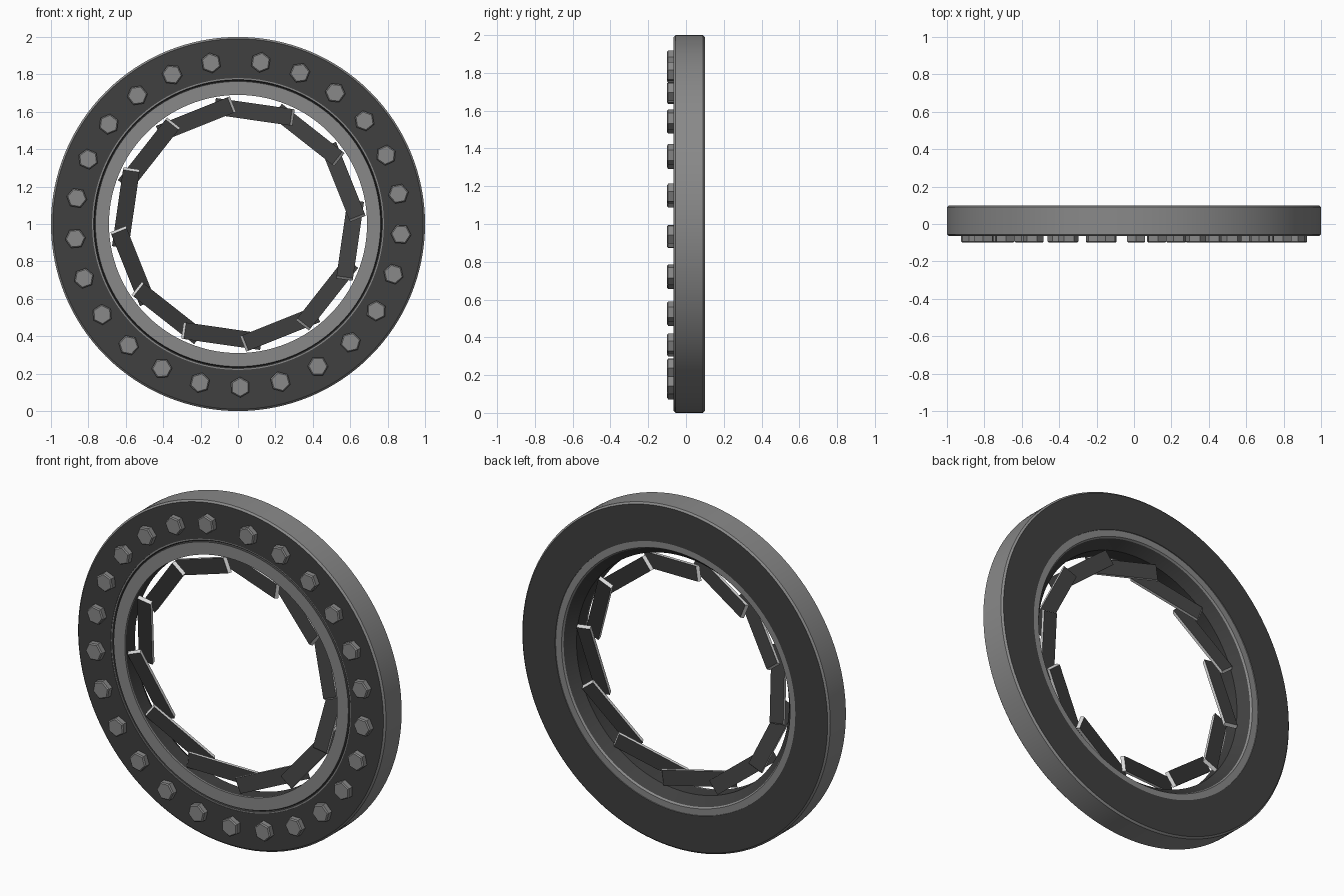
import bpy, bmesh, math
from mathutils import Matrix, Vector

cube = bpy.data.objects.get("Cube")
if cube:
    bpy.data.objects.remove(cube, do_unlink=True)


def material(name, value):
    mat = bpy.data.materials.new(name)
    mat.use_nodes = True
    color = (value, value, value, 1)
    mat.diffuse_color = color
    mat.node_tree.nodes["Principled BSDF"].inputs["Base Color"].default_value = color
    return mat


DARK, MID, LIGHT = range(3)
mats = [material("dark_grey", 0.05), material("mid_grey", 0.25), material("pale_grey", 0.7)]
CENTER = Vector((0, 0, 1))


def finish(name, bm, smooth=False):
    bmesh.ops.recalc_face_normals(bm, faces=bm.faces)
    mesh = bpy.data.meshes.new(name)
    bm.to_mesh(mesh)
    bm.free()
    for mat in mats:
        mesh.materials.append(mat)
    obj = bpy.data.objects.new(name, mesh)
    bpy.context.collection.objects.link(obj)
    if smooth:
        bpy.ops.object.select_all(action='DESELECT')
        obj.select_set(True)
        bpy.context.view_layer.objects.active = obj
        bpy.ops.object.shade_smooth_by_angle(angle=math.radians(25))
    return obj


def lathe(name, profile, steps=128):
    """Spin a closed (radius, y, material of next side) profile about the y axis."""
    bm = bmesh.new()
    rings = []
    for i in range(steps):
        a = math.tau * i / steps
        rings.append([bm.verts.new((r * math.cos(a), y, 1 + r * math.sin(a)))
                      for r, y, _ in profile])
    for i, ring in enumerate(rings):
        nxt = rings[(i + 1) % steps]
        for j, (_, _, mat) in enumerate(profile):
            k = (j + 1) % len(profile)
            bm.faces.new((ring[j], ring[k], nxt[k], nxt[j])).material_index = mat
    return finish(name, bm, True)


# Outer ring: dark flat faces, grey rim and chamfers
lathe("outer_ring", [
    (0.78, -0.065, DARK), (0.99, -0.065, MID), (1.0, -0.055, MID),
    (1.0, 0.09, MID), (0.99, 0.1, DARK), (0.78, 0.1, MID)])

# Inner collar: grey front lip, shallow groove, dark bore and grey back lip
lathe("inner_collar", [
    (0.78, -0.062, MID), (0.772, -0.062, DARK), (0.767, -0.055, DARK),
    (0.762, -0.065, MID), (0.69, -0.065, MID), (0.69, -0.055, DARK),
    (0.69, 0.03, DARK), (0.735, 0.085, MID), (0.742, 0.095, MID), (0.78, 0.095, MID)])


def blade(name, angle):
    """Slanted shutter plate: its section runs along the chord and recedes to the back."""
    bm = bmesh.new()
    section = [(-0.213, -0.043), (-0.199, -0.058), (0.213, 0.043), (0.199, 0.058)]
    inner, outer = [
        [bm.verts.new((u, y, -d)) for u, y in section] for d in (0.561, 0.65)]
    bm.faces.new(inner)
    bm.faces.new(outer)
    for i in range(4):
        j = (i + 1) % 4
        bm.faces.new((inner[i], inner[j], outer[j], outer[i]))
    bm.normal_update()
    # Thin edges are pale, the two broad faces dark
    for face in bm.faces:
        broad = abs(face.normal.y) > 0.9
        face.material_index = DARK if broad else LIGHT
    bm.transform(Matrix.Translation(CENTER) @ Matrix.Rotation(angle, 4, 'Y'))
    return finish(name, bm)


for i in range(12):
    blade(f"shutter_blade_{i + 1}", math.radians(8.2 + 30 * i))


def bolt(name, angle):
    """Hexagonal bolt head with a chamfered crown."""
    bm = bmesh.new()
    rings = []
    for radius, y in ((0.055, -0.06), (0.055, -0.094), (0.048, -0.1)):
        rings.append([bm.verts.new((radius * math.cos(math.tau * k / 6), y,
                                    radius * math.sin(math.tau * k / 6)))
                      for k in range(6)])
    bm.faces.new(rings[0])
    bm.faces.new(rings[-1])
    for low, high in zip(rings, rings[1:]):
        for k in range(6):
            n = (k + 1) % 6
            bm.faces.new((low[k], low[n], high[n], high[k]))
    for face in bm.faces:
        face.material_index = MID
    spot = CENTER + 0.873 * Vector((math.cos(angle), 0, math.sin(angle)))
    bm.transform(Matrix.Translation(spot) @ Matrix.Rotation(-angle, 4, 'Y'))
    return finish(name, bm)


# Bolt circle with a slightly wider gap at the top
for i in range(25):
    bolt(f"bolt_{i + 1}", math.radians(82 - 14.27 * i))
